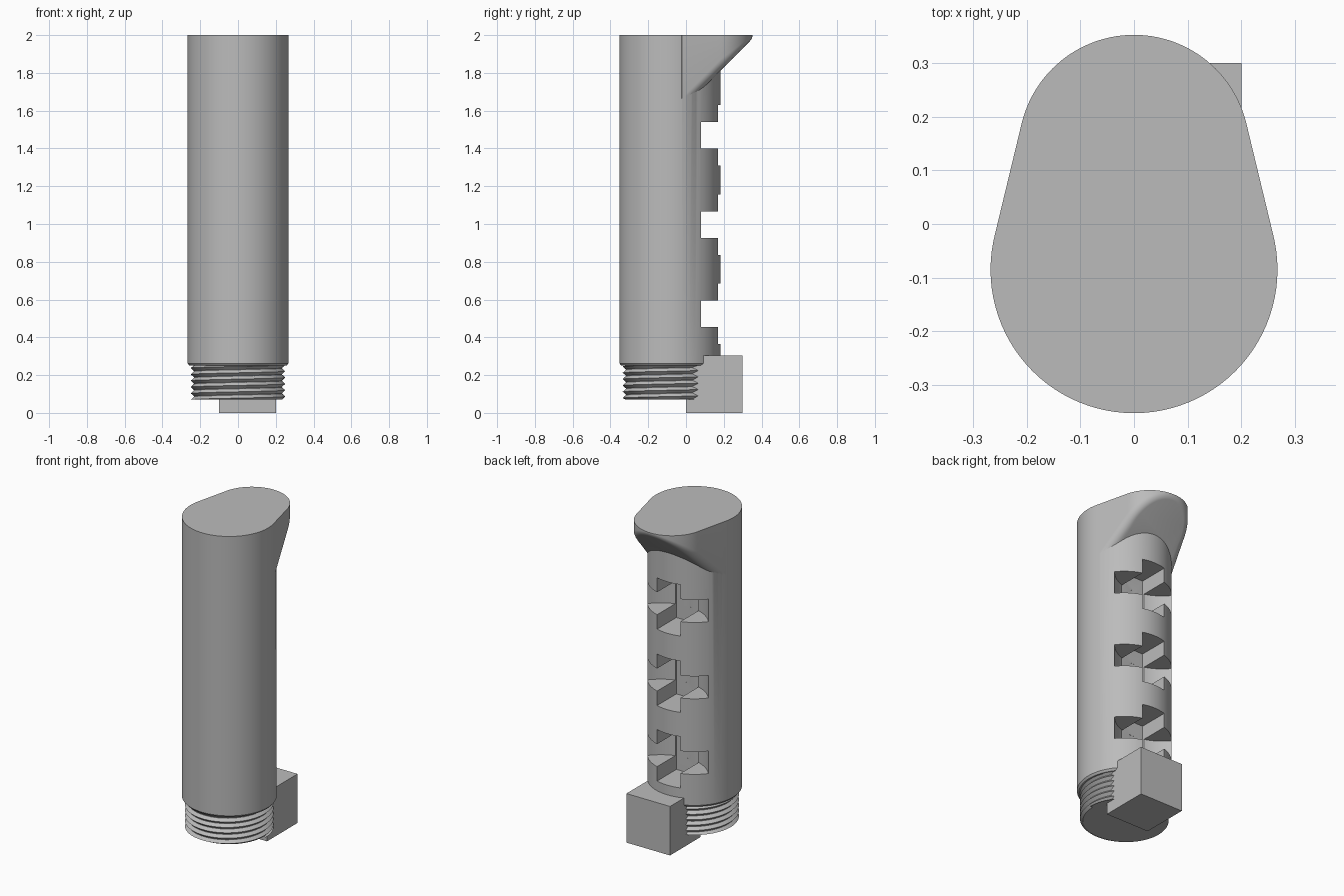
import bpy, bmesh, math
from mathutils import Vector

if "Cube" in bpy.data.objects:
    bpy.data.objects.remove(bpy.data.objects["Cube"])

CY, R = -0.085, 0.267          # main tube axis and radius
grey = bpy.data.materials.new("plain_grey")
grey.diffuse_color = (0.5, 0.5, 0.5, 1)
grey.use_nodes = True
grey.node_tree.nodes["Principled BSDF"].inputs["Base Color"].default_value = grey.diffuse_color


def make(name, verts, faces):
    me = bpy.data.meshes.new(name)
    me.from_pydata(verts, [], faces)
    bm = bmesh.new()
    bm.from_mesh(me)
    bmesh.ops.remove_doubles(bm, verts=bm.verts, dist=1e-5)
    bmesh.ops.recalc_face_normals(bm, faces=bm.faces)
    bm.to_mesh(me)
    bm.free()
    me.materials.append(grey)
    ob = bpy.data.objects.new(name, me)
    bpy.context.collection.objects.link(ob)
    return ob


def loft(name, rings):
    """Skin a stack of equal-length rings and cap both ends."""
    n = len(rings[0])
    verts = [p for r in rings for p in r]
    faces = [(k * n + i, k * n + (i + 1) % n, (k + 1) * n + (i + 1) % n, (k + 1) * n + i)
             for k in range(len(rings) - 1) for i in range(n)]
    faces += [tuple(range(n)), tuple(range((len(rings) - 1) * n, len(rings) * n))]
    return make(name, verts, faces)


def circle(r, z, cy=CY, n=96):
    return [(r * math.cos(2 * math.pi * i / n), cy + r * math.sin(2 * math.pi * i / n), z)
            for i in range(n)]


def box(name, x0, x1, y0, y1, z0, z1):
    return loft(name, [[(x0, y0, z), (x1, y0, z), (x1, y1, z), (x0, y1, z)] for z in (z0, z1)])


def boolean(ob, other, op):
    m = ob.modifiers.new(op.lower(), 'BOOLEAN')
    m.operation, m.object, m.solver = op, other, 'EXACT'
    bpy.context.view_layer.objects.active = ob
    bpy.ops.object.modifier_apply(modifier=m.name)
    bpy.data.objects.remove(other)


def smooth(ob, angle=30):
    bpy.ops.object.select_all(action='DESELECT')
    ob.select_set(True)
    bpy.context.view_layer.objects.active = ob
    bpy.ops.object.shade_smooth_by_angle(angle=math.radians(angle))


# main tube with a small chamfer at its lower rim
body = loft("body", [circle(0.257, 0.25), circle(R, 0.262), circle(R, 2.0)])

# overhanging lip at the top: rounded outline, undercut at 45 degrees
FY, FR = 0.137, 0.215
tilt = math.asin((R - FR) / (FY - CY))
outline = []
for s in range(8):
    f = s / 8
    r, c = R + (FR - R) * f, CY + (FY - CY) * f
    outline.append((r * math.cos(tilt), c + r * math.sin(tilt), tilt))
for i in range(49):
    a = tilt + (math.pi - 2 * tilt) * i / 48
    outline.append((FR * math.cos(a), FY + FR * math.sin(a), a))
outline += [(-x, y, math.pi - a) for x, y, a in reversed(outline[:8])]
inner = [(-0.17, -0.1), (0.17, -0.1)]
rings = [[(x, y, 2.0) for x, y, a in outline] + [(x, y, 2.0) for x, y in inner]]
for k in range(7):
    b = math.pi / 2 * k / 6
    ring = []
    for x, y, a in outline:
        t = max(math.sin(a), 0)
        inset = (0.05 - 0.036 * t) * (1 - math.cos(b))
        drop = (0.07 - 0.054 * t) * (1 - math.sin(b))
        px, py = x - inset * math.cos(a), y - inset * math.sin(a)
        ring.append((px, py, min(py + 1.63 + drop, 1.999)))
    rings.append(ring + [(x, y, y + 1.63) for x, y in inner])
boolean(body, loft("lip", rings), 'UNION')

# three cross-shaped pockets in the back
for zc in (0.525, 0.995, 1.47):
    boolean(body, loft("side_slot", [circle(0.268, zc + h, 0.247) for h in (-0.07, 0.07)]),
            'DIFFERENCE')
    boolean(body, box("upright_slot", -0.08, 0.08, -0.02, 0.4, zc - 0.16, zc + 0.16),
            'DIFFERENCE')
smooth(body)

# threaded neck: helical ridges clamped between flat ends
N, PITCH, Z0, Z1 = 72, 0.0335, 0.07, 0.252
rows = []
for k in range(-2, 14):
    r = 0.25 if k % 2 else 0.232
    rows.append([(r * math.cos(2 * math.pi * i / N), CY + r * math.sin(2 * math.pi * i / N),
                  min(max(Z0 + (k / 2 + i / N) * PITCH, Z0), Z1)) for i in range(N + 1)])
W = N + 1
faces = [(k * W + i, k * W + i + 1, (k + 1) * W + i + 1, (k + 1) * W + i)
         for k in range(len(rows) - 1) for i in range(N)]
thread = make("thread", [p for r in rows for p in r], faces)
smooth(thread)
core = loft("neck_core", [circle(0.233, 0.07), circle(0.233, 0.26)])
smooth(core)

# square block at the foot
box("foot_block", -0.1, 0.2, 0.0, 0.3, 0.0, 0.305)
